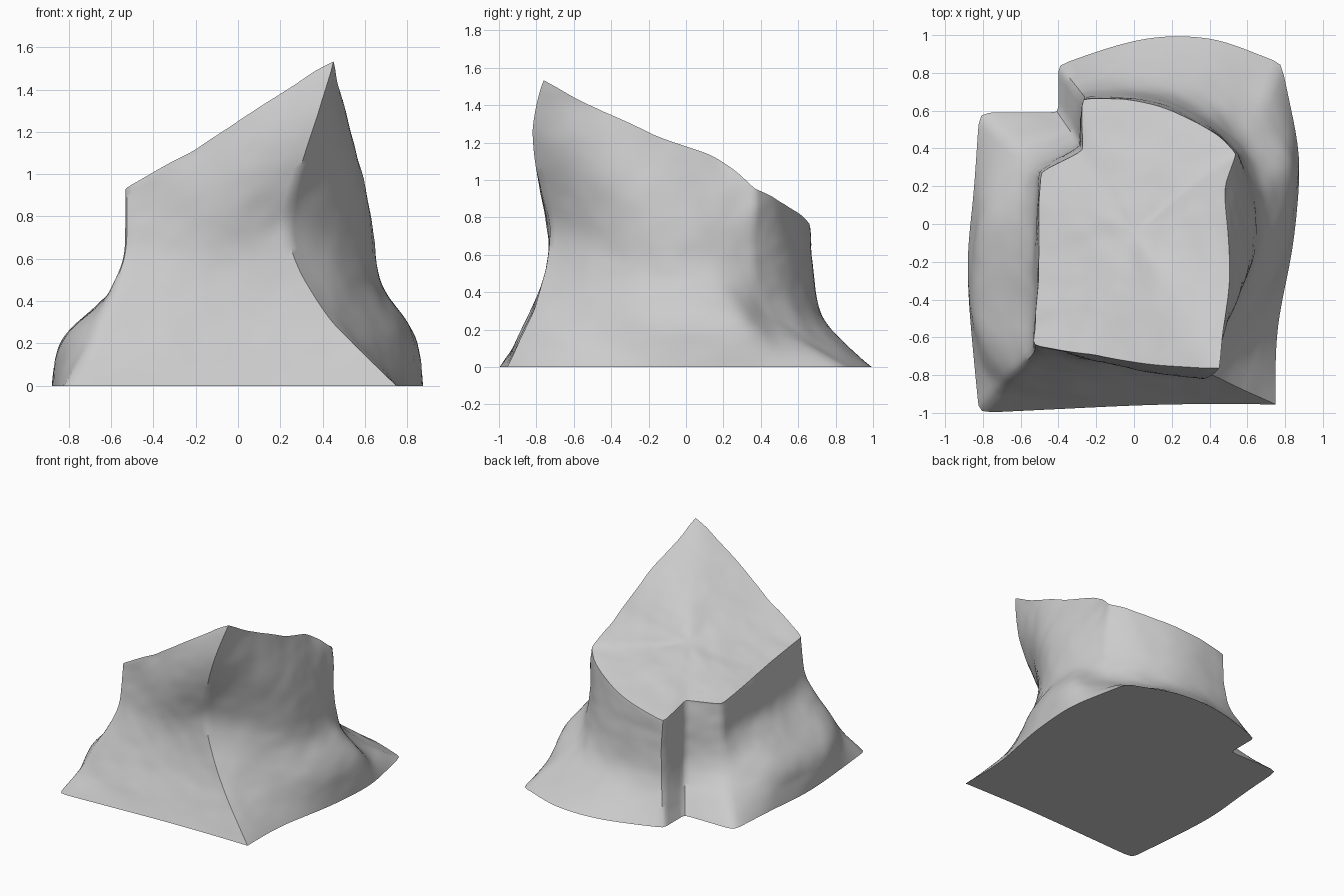
import bpy, bmesh
from mathutils import Vector

if "Cube" in bpy.data.objects:
    bpy.data.objects.remove(bpy.data.objects["Cube"])

# Matching outlines, counter-clockwise from the front left corner
BASE = [(-.82, -1), (-.3, -.975), (.2, -.95), (.75, -.955), (.745, -.53), (.85, -.15),
        (.885, .36), (.78, .85), (.45, .98), (.08, 1.015), (-.4, .84), (-.4, .59),
        (-.82, .59), (-.85, .1), (-.895, -.2), (-.85, -.7)]
NECK = [(-.53, -.68), (-.3, -.71), (-.05, -.71), (.20, -.70), (.48, -.48), (.67, -.15),
        (.65, .12), (.57, .36), (.43, .52), (.1, .69), (-.27, .68), (-.28, .41),
        (-.51, .28), (-.53, 0), (-.53, -.25), (-.53, -.5)]
TOP = [(-.53, -.64, .93), (-.25, -.69, 1.09), (.1, -.75, 1.31), (.45, -.76, 1.53),
       (.485, -.48, 1.38), (.52, -.18, 1.24), (.47, .18, 1.12), (.54, .37, .95),
       (.42, .49, .89), (.1, .66, .79), (-.27, .66, .71), (-.27, .39, .77),
       (-.5, .28, .76), (-.5, 0, .80), (-.5, -.25, .85), (-.52, -.48, .90)]
N = len(BASE)
SHARP = {0: .5, 3: 1, 6: .3, 7: .6, 8: .3, 10: .6, 11: .8, 12: .5}
SIDES = {5, 6, 13, 14, 15}
FRONT = {0, 1, 2, 3, 4}


def skirt(i):
    """Heights of the flare and how far it has drawn in at each."""
    if i in SIDES:
        return [0, .12, .25, .38, .50], [0, .04, .12, .62, .98]
    if i in FRONT:
        return [0, .14, .28, .45, .72 if i == 3 else .64], [0, .28, .53, .76, 1]
    return [0, .12, .25, .38, .53], [0, .42, .82, .95, 1]


# Rows of points: flared skirt, neck, overhanging upper block, sloping cut
rows = []
for k in range(5):
    row = []
    for i in range(N):
        z, t = skirt(i)
        p = Vector(BASE[i]).lerp(Vector(NECK[i]), t[k])
        row.append(Vector((p.x, p.y, z[k])))
    rows.append(row)
for f in (.35, .7):
    row = []
    for i in range(N):
        p = Vector((*NECK[i], rows[4][i].z)).lerp(Vector(TOP[i]), f)
        if i == 2:
            p.y -= .06
        elif i == 3:
            p.y -= .085
        elif i in (4, 5, 6):
            p.x += .04
        row.append(p)
    rows.append(row)
rows.append([Vector(p) for p in TOP])
centre = Vector((0, -.05, .98))
for s in (.62, .3):
    rows.append([centre.lerp(Vector(p), s) for p in TOP])

bm = bmesh.new()
rings = [[bm.verts.new(p) for p in row] for row in rows]
for a, b in zip(rings, rings[1:]):
    for i in range(N):
        j = (i + 1) % N
        bm.faces.new((a[i], a[j], b[j], b[i]))
hub = bm.verts.new(centre)
for i in range(N):
    bm.faces.new((rings[-1][i], rings[-1][(i + 1) % N], hub))

# Flat underside as a fan
foot = bm.verts.new((0, 0, 0))
for i in range(N):
    bm.faces.new((rings[0][(i + 1) % N], rings[0][i], foot))

# Hard edges: base rim, cut rim and corner ridges
crease = bm.edges.layers.float.new("crease_edge")
for r in (0, 7):
    for i in range(N):
        bm.edges.get((rings[r][i], rings[r][(i + 1) % N]))[crease] = 1
for i, w in SHARP.items():
    for r in range(7):
        bm.edges.get((rings[r][i], rings[r + 1][i]))[crease] = w
bm.normal_update()
mesh = bpy.data.meshes.new("rock_stump")
bm.to_mesh(mesh)
bm.free()
rock = bpy.data.objects.new("rock_stump", mesh)
bpy.context.collection.objects.link(rock)

# Smooth it and add gentle weathering above the base
group = rock.vertex_groups.new(name="weathered")
group.add([v.index for v in mesh.vertices if v.co.z > .1], 1, 'REPLACE')
sub = rock.modifiers.new("smooth", 'SUBSURF')
sub.levels = sub.render_levels = 3
tex = bpy.data.textures.new("weathering", 'CLOUDS')
tex.noise_scale = .35
disp = rock.modifiers.new("weathering", 'DISPLACE')
disp.texture = tex
disp.strength = .03
disp.vertex_group = "weathered"

bpy.context.view_layer.objects.active = rock
rock.select_set(True)
for m in ("smooth", "weathering"):
    bpy.ops.object.modifier_apply(modifier=m)
bpy.ops.object.shade_smooth_by_angle(angle=.8)
